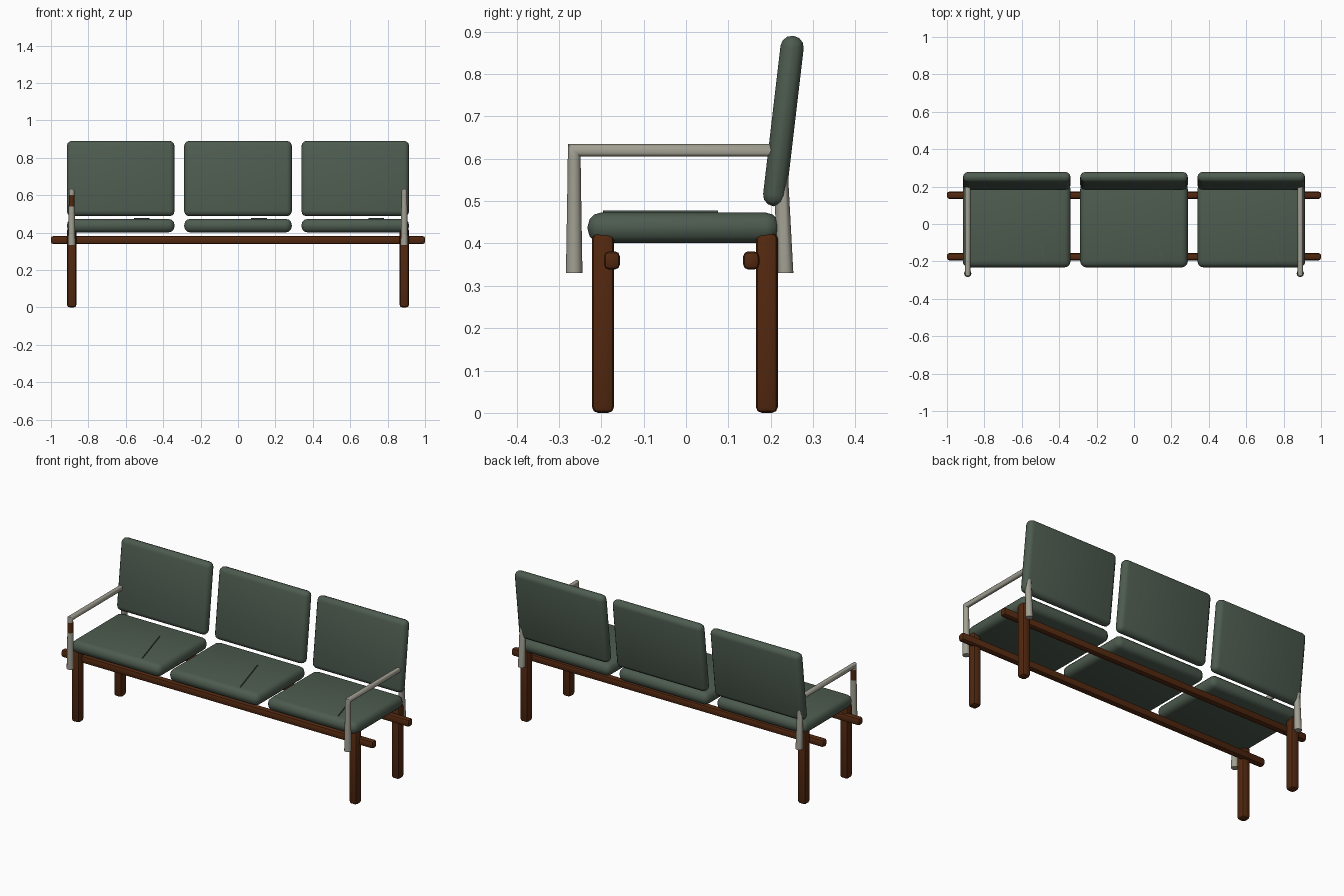
import bpy, bmesh, math
from mathutils import Matrix

if "Cube" in bpy.data.objects:
    bpy.data.objects.remove(bpy.data.objects["Cube"])


def material(name, rgb):
    m = bpy.data.materials.new(name)
    m.diffuse_color = (*rgb, 1)
    m.use_nodes = True
    m.node_tree.nodes["Principled BSDF"].inputs["Base Color"].default_value = m.diffuse_color
    return m


GREEN = material("green upholstery", (0.074, 0.105, 0.078))
BROWN = material("brown wood", (0.085, 0.021, 0.005))
BEIGE = material("beige grey metal", (0.36, 0.35, 0.29))


def finish(name, bm, mats, angle=40):
    bmesh.ops.recalc_face_normals(bm, faces=bm.faces[:])
    me = bpy.data.meshes.new(name)
    bm.to_mesh(me)
    bm.free()
    for m in mats:
        me.materials.append(m)
    ob = bpy.data.objects.new(name, me)
    bpy.context.collection.objects.link(ob)
    bpy.ops.object.select_all(action='DESELECT')
    ob.select_set(True)
    bpy.context.view_layer.objects.active = ob
    bpy.ops.object.shade_smooth_by_angle(angle=math.radians(angle))
    return ob


def rounded_box(name, centre, size, radius, segments, mat, rot=None):
    bm = bmesh.new()
    bmesh.ops.create_cube(bm, size=1, matrix=Matrix.Diagonal((*size, 1)))
    if radius:
        bmesh.ops.bevel(bm, geom=bm.edges[:], offset=radius, segments=segments,
                        profile=0.5, affect='EDGES', clamp_overlap=True)
    bm.transform(Matrix.Translation(centre) @ (rot or Matrix()))
    return finish(name, bm, [mat])


# Three seats, each with a raised seam and a leaning back cushion
lean = Matrix.Rotation(math.radians(-6.7), 4, 'X')
seam_turn = Matrix.Rotation(math.atan2(0.08, 0.27), 4, 'Z')
for x in (-0.627, 0, 0.627):
    rounded_box("seat_cushion", (x, -0.006, 0.437), (0.575, 0.452, 0.072),
                0.032, 3, GREEN)
    rounded_box("back_cushion", (x, 0.23, 0.689), (0.575, 0.055, 0.405),
                0.0265, 3, GREEN, lean)
    rounded_box("seat_seam", (x + 0.112, -0.06, 0.474), (0.004, 0.282, 0.008),
                0, 1, GREEN, seam_turn)

# Long rails under the seats
for name, y in (("front_rail", -0.175), ("back_rail", 0.154)):
    rounded_box(name, (0, y, 0.36), (2.0, 0.038, 0.043), 0.012, 2, BROWN)

# Four legs
for side in (-1, 1):
    for name, y in (("front_leg", -0.196), ("back_leg", 0.191)):
        rounded_box(name, (side * 0.889, y, 0.2125), (0.05, 0.052, 0.425),
                    0.014, 2, BROWN)


# Armrest: tapered tube swept down-across-down with mitred corners
def armrest(name, x, painted):
    # y, z, radius, y factor, z factor of each ring
    rings = [(-0.264, 0.33, 0.0195, 1, 0), (-0.264, 0.54, 0.016, 1, 0),
             (-0.264, 0.600, 0.0152, 1, 0), (-0.264, 0.62, 0.015, 1, -1),
             (0.222, 0.62, 0.015, -1, -1), (0.234, 0.33, 0.0195, -1, 0)]
    n = 12
    bm = bmesh.new()
    loops = []
    for y, z, r, fy, fz in rings:
        loops.append([bm.verts.new((x + r * math.cos(a), y + fy * r * math.sin(a),
                                    z + fz * r * math.sin(a)))
                      for a in (2 * math.pi * i / n for i in range(n))])
    for k in range(len(loops) - 1):
        for i in range(n):
            j = (i + 1) % n
            f = bm.faces.new((loops[k][i], loops[k][j],
                              loops[k + 1][j], loops[k + 1][i]))
            # brown band at the top of the painted front post
            f.material_index = 1 if painted and k == 1 else 0
    bm.faces.new(loops[0])
    bm.faces.new(loops[-1])
    return finish(name, bm, [BEIGE, BROWN])


armrest("left_armrest", -0.889, True)
armrest("right_armrest", 0.889, False)
